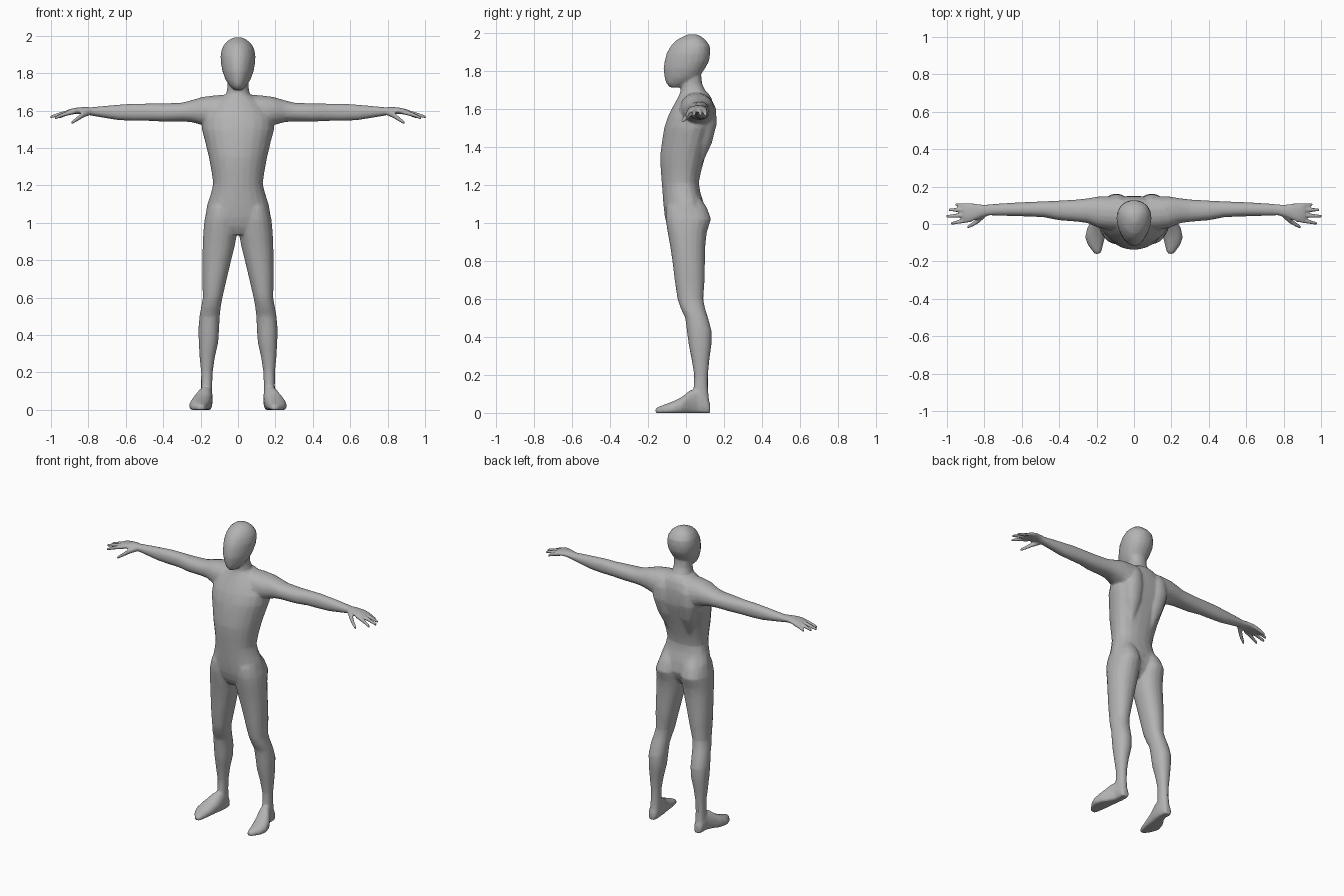
import bpy, bmesh, math

SIDES = 20
bm = bmesh.new()


def loft(sections, axis="z", power=2.2, taper=0.0, sides=(1,), floor=None):
    """Skin closed rounded sections (t, a0, a1, b0, b1) stacked along an axis."""
    for side in sides:
        rings = []
        for t, a0, a1, b0, b1 in sections:
            ring = []
            for i in range(SIDES):
                ang = 2 * math.pi * (i + 0.5) / SIDES
                c, s = math.cos(ang), math.sin(ang)
                c = math.copysign(abs(c) ** (2 / power), c)
                s = math.copysign(abs(s) ** (2 / power), s)
                a = (a0 + a1) / 2 + (a1 - a0) / 2 * c * (1 + taper * s)
                b = (b0 + b1) / 2 + (b1 - b0) / 2 * s
                x, y, z = {"z": (a, b, t), "x": (t, a, b), "y": (a, t, b)}[axis]
                if floor is not None:
                    z = max(z, floor)
                ring.append(bm.verts.new((x * side, y, z)))
            rings.append(ring)
        for low, high in zip(rings, rings[1:]):
            for i in range(SIDES):
                j = (i + 1) % SIDES
                bm.faces.new((low[i], low[j], high[j], high[i]))
        bm.faces.new(rings[0][::-1])
        bm.faces.new(rings[-1])


def centred(rows):
    """Rows (z, half width, front, back) to sections symmetric about x = 0."""
    return [(z, -w, w, f, b) for z, w, f, b in rows]


BOTH = (1, -1)

# head: egg shape, narrower towards the face
loft(centred([(1.712, .022, -.085, -.02), (1.735, .045, -.105, .02),
              (1.765, .066, -.113, .068), (1.81, .082, -.119, .10),
              (1.85, .089, -.113, .122), (1.89, .092, -.103, .128),
              (1.93, .085, -.08, .126), (1.96, .068, -.052, .105),
              (1.98, .044, -.015, .08), (1.991, .02, .01, .055)]),
     power=2.05, taper=.18)

# neck
loft(centred([(1.56, .09, -.06, .13), (1.65, .075, -.045, .125),
              (1.69, .063, -.03, .105), (1.73, .056, -.025, .085),
              (1.82, .055, 0, .075)]))

# torso: chest, waist, pelvis
loft(centred([(.935, .05, -.075, .05), (.98, .15, -.098, .085),
              (1.03, .174, -.112, .105), (1.1, .162, -.12, .095),
              (1.16, .142, -.124, .076), (1.21, .131, -.128, .068),
              (1.27, .139, -.133, .08), (1.35, .154, -.137, .102),
              (1.44, .175, -.125, .13), (1.5, .191, -.115, .147),
              (1.56, .19, -.095, .15), (1.61, .165, -.07, .147),
              (1.655, .12, -.045, .135), (1.685, .075, -.03, .115)]),
     power=2.25, taper=.12)

# shoulder blades either side of the spine
loft([(1.3, .06, .09, .05, .08), (1.42, .03, .14, .03, .136),
      (1.52, .025, .165, .02, .162), (1.6, .03, .16, .02, .158),
      (1.65, .05, .13, .03, .135)], sides=BOTH)

# arms, running from inside the chest to the wrist
loft([(.04, -.03, .135, 1.47, 1.688), (.12, -.035, .15, 1.49, 1.682),
      (.19, -.02, .147, 1.522, 1.673), (.25, .005, .137, 1.538, 1.655),
      (.3, .012, .131, 1.542, 1.642), (.4, .02, .125, 1.541, 1.638),
      (.48, .036, .121, 1.545, 1.637), (.56, .04, .118, 1.545, 1.637),
      (.64, .042, .114, 1.549, 1.631), (.72, .045, .109, 1.562, 1.624),
      (.79, .047, .103, 1.574, 1.617), (.82, .045, .1, 1.578, 1.615)],
     axis="x", sides=BOTH)

# palms
loft([(.76, .05, .1, 1.575, 1.615), (.82, .035, .104, 1.581, 1.62),
      (.86, .016, .11, 1.582, 1.616), (.9, .012, .11, 1.578, 1.608),
      (.915, .02, .105, 1.578, 1.602)], axis="x", sides=BOTH)


def digit(points):
    """Tapered finger through (x, y, z, radius) points."""
    loft([(x, y - r, y + r, z - r, z + r) for x, y, z, r in points],
         axis="x", sides=BOTH)


# four fingers and a thumb
for base_y, tip_x, tip_y, tip_z in ((.098, .955, .104, 1.565), (.074, .992, .076, 1.568),
                                    (.049, 1.003, .041, 1.566), (.024, .98, .002, 1.56)):
    mid = (base_y + tip_y) / 2
    digit([(.87, base_y, 1.596, .013),
           ((.88 + tip_x) / 2, mid, (1.6 + tip_z) / 2, .0115),
           (tip_x, tip_y, tip_z, .008)])
digit([(.785, .06, 1.594, .015), (.83, .022, 1.577, .017),
       (.86, .0, 1.555, .013), (.892, -.018, 1.533, .009)])

# legs: hip, thigh, knee, calf, ankle
loft([(1.14, .03, .13, -.08, .07), (1.08, .012, .162, -.105, .11),
      (1.02, .006, .179, -.108, .132), (.95, .004, .186, -.097, .11),
      (.88, .016, .189, -.084, .102), (.8, .036, .191, -.072, .1),
      (.7, .06, .191, -.06, .098), (.6, .083, .188, -.045, .091),
      (.55, .092, .197, -.028, .1), (.5, .098, .206, -.004, .116),
      (.43, .101, .212, .005, .135), (.36, .106, .21, .014, .134),
      (.28, .124, .205, .03, .123), (.2, .136, .197, .043, .115),
      (.13, .138, .197, .04, .115), (.06, .138, .2, .03, .122),
      (.015, .14, .2, .03, .12)], sides=BOTH)

# feet, flat underneath, toes turned slightly outwards
loft([(.127, .15, .19, -.01, .05), (.11, .14, .2, -.015, .085),
      (.06, .135, .205, -.015, .13), (.02, .138, .225, -.015, .118),
      (-.02, .146, .25, -.015, .085), (-.07, .155, .261, -.015, .06),
      (-.11, .165, .248, -.015, .045), (-.14, .172, .226, -.012, .034),
      (-.16, .182, .21, -.008, .024)], axis="y", sides=BOTH, floor=0)

bmesh.ops.recalc_face_normals(bm, faces=bm.faces)
mesh = bpy.data.meshes.new("body")
bm.to_mesh(mesh)
bm.free()
body = bpy.data.objects.new("body", mesh)
bpy.context.collection.objects.link(body)

# fuse the overlapping parts into one skin, soften the joints, thin the mesh
fuse = body.modifiers.new("fuse", "REMESH")
fuse.mode = "VOXEL"
fuse.voxel_size = .006
soften = body.modifiers.new("soften", "SMOOTH")
soften.factor, soften.iterations = .5, 5
thin = body.modifiers.new("thin", "DECIMATE")
thin.ratio = .08

bpy.context.view_layer.update()
graph = bpy.context.evaluated_depsgraph_get()
skin = bpy.data.meshes.new_from_object(body.evaluated_get(graph))
body.modifiers.clear()
body.data = skin
skin.name = "body"

# stand on the ground, smooth shading, one plain grey
lowest = min(v.co.z for v in skin.vertices)
for v in skin.vertices:
    v.co.z -= lowest
skin.polygons.foreach_set("use_smooth", [True] * len(skin.polygons))
grey = bpy.data.materials.new("plain grey")
grey.diffuse_color = (.45, .45, .45, 1)
skin.materials.clear()
skin.materials.append(grey)
